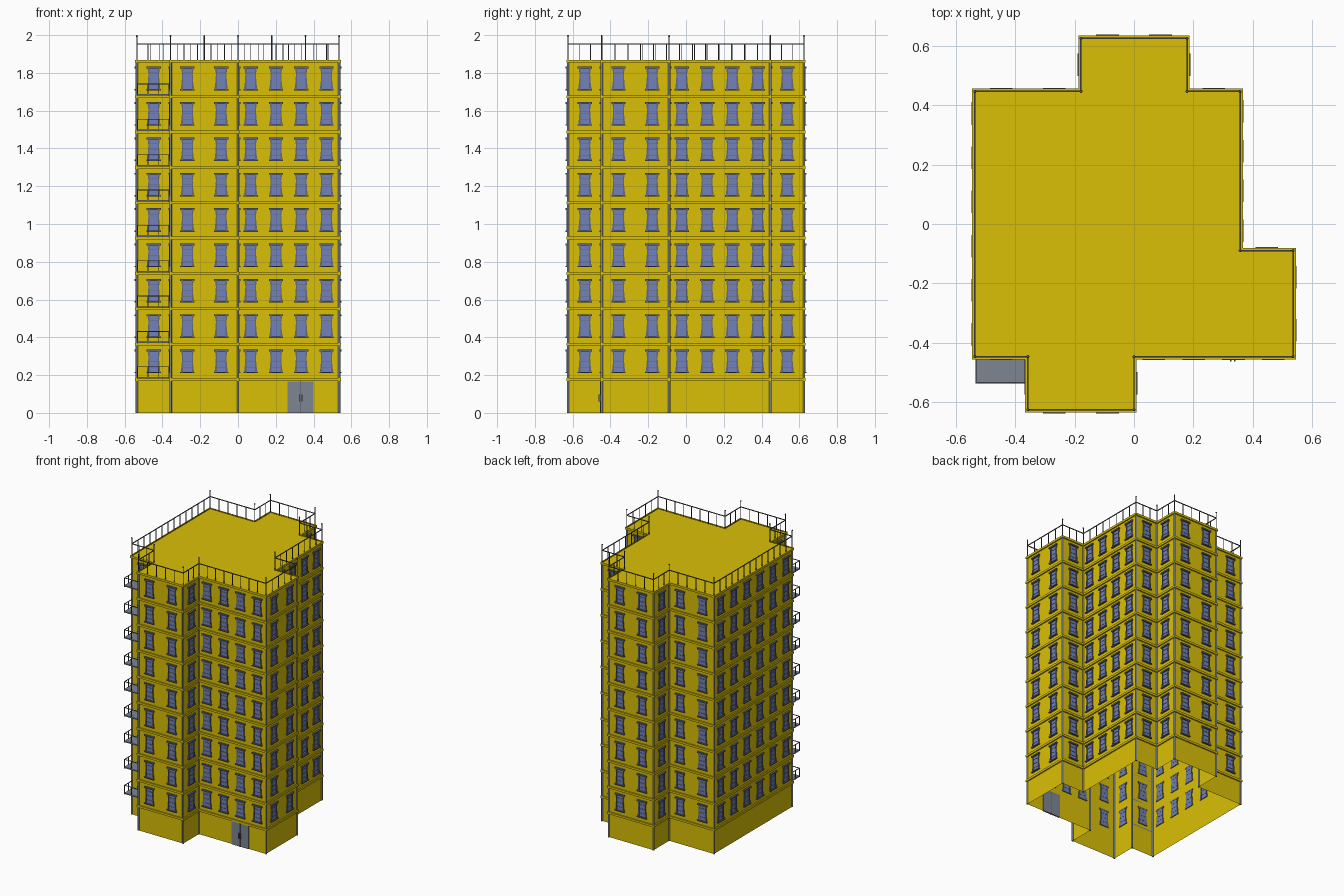
import bpy, bmesh, math
from mathutils import Vector

cube = bpy.data.objects.get("Cube")
if cube:
    bpy.data.objects.remove(cube, do_unlink=True)


def material(name, rgb):
    m = bpy.data.materials.new(name)
    m.use_nodes = True
    m.diffuse_color = (*rgb, 1)
    m.node_tree.nodes["Principled BSDF"].inputs["Base Color"].default_value = (*rgb, 1)
    return m


YELLOW = material("yellow plaster", (0.70, 0.53, 0.002))
GLASS = material("blue glass", (0.17, 0.22, 0.48))
FRAME = material("slate frame", (0.13, 0.145, 0.185))
GREY = material("grey metal", (0.21, 0.24, 0.29))
IRON = material("dark iron", (0.10, 0.11, 0.135))

# Building dimensions: U is the plan module
U, BASE, FLOOR, COUNT = 0.1785, 0.18, 0.1872, 9
ROOF = BASE + FLOOR * COUNT
PLAN = [(-2, -3.5), (0, -3.5), (0, -2.5), (3, -2.5), (3, -0.5), (2, -0.5), (2, 2.5),
        (1, 2.5), (1, 3.5), (-1, 3.5), (-1, 2.5), (-3, 2.5), (-3, -2.5), (-2, -2.5)]
CORNERS = [Vector((x * U, y * U, 0)) for x, y in PLAN]
N = len(CORNERS)


class Wall:
    """Local frame of one wall: along it, out of it, and up."""

    def __init__(self, a, b):
        self.a, self.length = a, (b - a).length
        self.dir = (b - a).normalized()
        self.out = Vector((self.dir.y, -self.dir.x, 0))

    def point(self, along, out, z):
        return self.a + self.dir * along + self.out * out + Vector((0, 0, z))


WALLS = [Wall(CORNERS[i], CORNERS[(i + 1) % N]) for i in range(N)]
LEVELS = [BASE + FLOOR * k for k in range(COUNT)]


def finish(bm, name, mat, fix=True):
    if fix:
        bmesh.ops.recalc_face_normals(bm, faces=bm.faces)
    me = bpy.data.meshes.new(name)
    bm.to_mesh(me)
    bm.free()
    me.materials.append(mat)
    ob = bpy.data.objects.new(name, me)
    bpy.context.collection.objects.link(ob)
    return ob


def prism(bm, wall, outline, back, front):
    """Extrude an (along, z) outline out of a wall."""
    lo = [bm.verts.new(wall.point(s, back, z)) for s, z in outline]
    hi = [bm.verts.new(wall.point(s, front, z)) for s, z in outline]
    bm.faces.new(lo[::-1])
    bm.faces.new(hi)
    for i in range(len(lo)):
        j = (i + 1) % len(lo)
        bm.faces.new((lo[i], lo[j], hi[j], hi[i]))


def box(bm, wall, s0, s1, z0, z1, back, front):
    prism(bm, wall, [(s0, z0), (s1, z0), (s1, z1), (s0, z1)], back, front)


def outline_at(offset, z):
    return [c + (WALLS[i - 1].out + WALLS[i].out) * offset + Vector((0, 0, z))
            for i, c in enumerate(CORNERS)]


def sweep(bm, section):
    """Sweep an (offset, z) section around the plan."""
    rings = [[bm.verts.new(p) for p in outline_at(o, z)] for o, z in section]
    for lo, hi in zip(rings, rings[1:]):
        for i in range(N):
            j = (i + 1) % N
            bm.faces.new((lo[i], lo[j], hi[j], hi[i]))
    return rings


# Hollow wall shell with a flat roof
bm = bmesh.new()
rings = sweep(bm, [(0, 0), (0, ROOF)])
bm.faces.new(rings[-1])
finish(bm, "walls_and_roof", YELLOW, fix=False)

# Ledges at every storey
bm = bmesh.new()
for z in LEVELS + [ROOF]:
    sweep(bm, [(0, z - 0.011), (0.009, z - 0.011), (0.009, z + 0.004), (0, z + 0.004)])
finish(bm, "storey_ledges", YELLOW, fix=False)

# Windows: tapered jambs, lintel, sill, glazing bars and pane
frames, panes = bmesh.new(), bmesh.new()
for wall in WALLS:
    n = int(wall.length / 0.13)
    for i in range(n):
        c = (i + 0.5) * wall.length / n
        for z in LEVELS:
            lo, hi = z + 0.03, z + 0.155
            box(panes, wall, c - 0.025, c + 0.025, lo + 0.006, hi - 0.008, -0.004, 0.002)
            for s in (-1, 1):
                jamb = [(0.023, lo), (0.036, lo), (0.031, lo + 0.04),
                        (0.028, lo + 0.085), (0.034, hi), (0.023, hi)]
                prism(frames, wall, [(c + s * x, h) for x, h in jamb], -0.005, 0.007)
            for k in (1, 2, 3):
                bar = lo + (hi - lo) * k / 4
                box(frames, wall, c - 0.023, c + 0.023, bar - 0.001, bar + 0.001, -0.005, 0.004)
            box(frames, wall, c - 0.038, c + 0.038, hi - 0.01, hi, -0.005, 0.012)
            box(frames, wall, c - 0.038, c + 0.038, lo, lo + 0.007, -0.005, 0.012)
finish(frames, "window_frames", FRAME)
finish(panes, "window_panes", GLASS)


def rod(bm, p, r, z0, z1):
    res = bmesh.ops.create_cone(bm, cap_ends=True, segments=12, radius1=r, radius2=r, depth=z1 - z0)
    bmesh.ops.translate(bm, verts=res["verts"], vec=(p.x, p.y, (z0 + z1) / 2))


# Corner posts down the facade
bm = bmesh.new()
for c in CORNERS:
    rod(bm, c, 0.0065, 0, ROOF)
posts = finish(bm, "corner_posts", GREY)

# Roof railing
bm = bmesh.new()
for c in CORNERS:
    rod(bm, c, 0.003, ROOF, 1.99)
    res = bmesh.ops.create_uvsphere(bm, u_segments=12, v_segments=8, radius=0.005)
    bmesh.ops.translate(bm, verts=res["verts"], vec=(c.x, c.y, 1.995))
for wall in WALLS:
    box(bm, wall, 0, wall.length, 1.951, 1.956, -0.0025, 0.0025)
    n = round(wall.length / 0.07)
    for i in range(1, n):
        s = wall.length * i / n
        box(bm, wall, s - 0.002, s + 0.002, ROOF, 1.952, -0.002, 0.002)
railing = finish(bm, "roof_railing", IRON)

# Smooth the round posts, keeping sharp edges
for ob in (posts, railing):
    bpy.ops.object.select_all(action="DESELECT")
    ob.select_set(True)
    bpy.context.view_layer.objects.active = ob
    bpy.ops.object.shade_smooth_by_angle(angle=math.radians(50))

# Balconies on the recessed front corner
wall = WALLS[12]
depth, end = 0.09, U - 0.008
slabs, rails = bmesh.new(), bmesh.new()
for z in LEVELS:
    box(slabs, wall, 0.002, end, z + 0.002, z + 0.01, 0, depth)
    top = z + 0.066
    box(rails, wall, 0.002, end, top - 0.004, top, depth - 0.004, depth)
    for s in (0.002, end - 0.004):
        box(rails, wall, s, s + 0.004, top - 0.004, top, 0, depth)
        box(rails, wall, s, s + 0.004, z, top, depth / 2 - 0.002, depth / 2 + 0.002)
    for i in range(4):
        s = 0.002 + (end - 0.006) * i / 3
        box(rails, wall, s, s + 0.004, z, top, depth - 0.004, depth)
finish(slabs, "balcony_slabs", GREY)
finish(rails, "balcony_railings", IRON)

# Double entrance door with a centre strip and handles
wall, mid = WALLS[2], 0.332
leaves, trim = bmesh.new(), bmesh.new()
for s in (-1, 1):
    a, b = sorted((mid + s * 0.001, mid + s * 0.069))
    box(leaves, wall, a, b, 0, 0.167, -0.005, 0.005)
    a, b = sorted((mid + s * 0.004, mid + s * 0.009))
    box(trim, wall, a, b, 0.06, 0.098, 0.004, 0.016)
box(trim, wall, mid - 0.0025, mid + 0.0025, 0, 0.167, -0.006, 0.009)
finish(leaves, "entrance_door", GREY)
finish(trim, "door_handles", FRAME)
